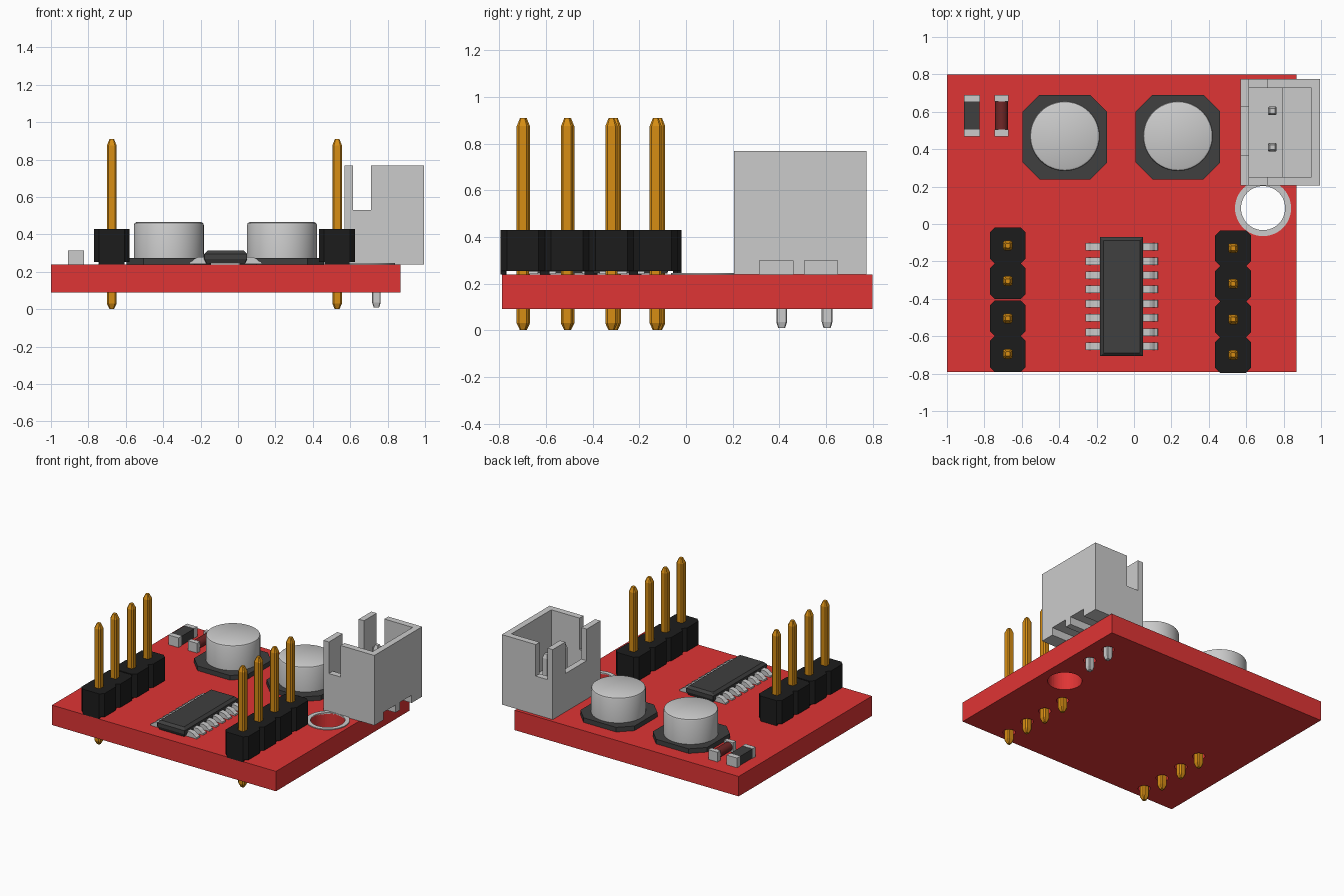
import bpy, bmesh
from math import sin, cos, pi

if "Cube" in bpy.data.objects:
    bpy.data.objects.remove(bpy.data.objects["Cube"])


def material(name, rgb):
    m = bpy.data.materials.new(name)
    m.diffuse_color = (*rgb, 1)
    m.use_nodes = True
    m.node_tree.nodes["Principled BSDF"].inputs["Base Color"].default_value = m.diffuse_color
    return m


RED = material("board_red", (0.74, 0.035, 0.035))
GOLD = material("pin_gold", (0.68, 0.27, 0.007))
BLACK = material("header_black", (0.012, 0.012, 0.012))
DARK = material("dark_grey", (0.05, 0.05, 0.05))
MAROON = material("diode_red", (0.16, 0.02, 0.02))


def finish(name, bm, mat=None, smooth=False):
    bmesh.ops.recalc_face_normals(bm, faces=bm.faces)
    me = bpy.data.meshes.new(name)
    bm.to_mesh(me)
    bm.free()
    if mat:
        me.materials.append(mat)
    ob = bpy.data.objects.new(name, me)
    bpy.context.collection.objects.link(ob)
    if smooth:
        bpy.ops.object.select_all(action='DESELECT')
        bpy.context.view_layer.objects.active = ob
        ob.select_set(True)
        bpy.ops.object.shade_smooth_by_angle(angle=0.6)
    return ob


def prism(bm, pts, axis, lo, hi):
    """Extrude a 2D profile along an axis."""
    place = {'x': lambda p, t: (t, p[0], p[1]),
             'y': lambda p, t: (p[0], t, p[1]),
             'z': lambda p, t: (p[0], p[1], t)}[axis]
    loft(bm, [[place(p, t) for p in pts] for t in (lo, hi)])


def loft(bm, rings, capped=True, closed=False):
    vs = [[bm.verts.new(c) for c in r] for r in rings]
    n = len(vs[0])
    pairs = list(zip(vs, vs[1:])) + ([(vs[-1], vs[0])] if closed else [])
    for a, b in pairs:
        for i in range(n):
            j = (i + 1) % n
            bm.faces.new((a[i], a[j], b[j], b[i]))
    if capped and not closed:
        bm.faces.new(vs[0])
        bm.faces.new(vs[-1])


def box(bm, x0, x1, y0, y1, z0, z1):
    prism(bm, [(x0, y0), (x1, y0), (x1, y1), (x0, y1)], 'z', z0, z1)


def circle(x, y, r, n=48):
    return [(x + r * cos(2 * pi * i / n), y + r * sin(2 * pi * i / n)) for i in range(n)]


def octagon(x, y, hx, hy, c):
    return [(x - hx + c, y - hy), (x + hx - c, y - hy), (x + hx, y - hy + c), (x + hx, y + hy - c),
            (x + hx - c, y + hy), (x - hx + c, y + hy), (x - hx, y + hy - c), (x - hx, y - hy + c)]


def at(pts, z):
    return [(x, y, z) for x, y in pts]


left_pins = [(-0.675, y) for y in (-0.115, -0.305, -0.505, -0.695)]
right_pins = [(0.53, y) for y in (-0.13, -0.32, -0.51, -0.70)]
plug_pins = [(0.74, y) for y in (0.41, 0.605)]
hole = (0.69, 0.085)

# Circuit board with drilled holes
bm = bmesh.new()
box(bm, -1, 0.87, -0.79, 0.80, 0.09, 0.24)
board = finish("circuit_board", bm, RED)
bm = bmesh.new()
for x, y in left_pins + right_pins + plug_pins:
    prism(bm, circle(x, y, 0.043, 24), 'z', 0, 0.4)
prism(bm, circle(*hole, 0.118), 'z', 0, 0.4)
cutter = finish("hole_cutter", bm)
cutter.hide_render = True
cutter.hide_viewport = True
cut = board.modifiers.new("holes", 'BOOLEAN')
cut.object = cutter
cut.operation = 'DIFFERENCE'
cut.solver = 'EXACT'

# Metal ring round the mounting hole
bm = bmesh.new()
loft(bm, [at(circle(*hole, r), z) for r, z in
          ((0.118, 0.235), (0.15, 0.235), (0.15, 0.246), (0.118, 0.246))], closed=True)
finish("mounting_hole_ring", bm, smooth=True)

# Pin headers: chamfered cells on small feet, with pointed pins
for name, pins in (("motor_header_a", left_pins[:2]), ("motor_header_b", left_pins[2:]),
                   ("input_header", right_pins)):
    bm = bmesh.new()
    for x, y in pins:
        prism(bm, octagon(x, y, 0.096, 0.0955, 0.027), 'z', 0.253, 0.43)
        for s in (-1, 1):
            box(bm, x - 0.067, x + 0.067, y + s * 0.085 - 0.01, y + s * 0.085 + 0.01, 0.238, 0.26)
    finish(name, bm, BLACK)
    bm = bmesh.new()
    for x, y in pins:
        loft(bm, [at(octagon(x, y, h, h, h * 0.35), z) for h, z in
                  ((0.012, 0), (0.026, 0.03), (0.026, 0.875), (0.012, 0.91))])
    finish(name + "_pins", bm, GOLD)

# Two capacitors on clipped square bases
for i, x in enumerate((-0.37, 0.235)):
    bm = bmesh.new()
    prism(bm, octagon(x, 0.465, 0.226, 0.226, 0.09), 'z', 0.24, 0.275)
    finish(f"capacitor_base_{i + 1}", bm, DARK)
    bm = bmesh.new()
    loft(bm, [at(circle(x, 0.47, r), z) for r, z in
              ((0.187, 0.27), (0.187, 0.45), (0.183, 0.46), (0.174, 0.465))])
    finish(f"capacitor_can_{i + 1}", bm, smooth=True)

# Driver chip: tapered body and gull-wing leads
cx = -0.066
bm = bmesh.new()
loft(bm, [at(octagon(cx, -0.388, 0.115 - d, 0.319 - d, 0.002), z) for d, z in
          ((0.012, 0.243), (0, 0.268), (0, 0.295), (0.018, 0.313))])
finish("chip_body", bm, DARK)
bm = bmesh.new()
profile = [(0.09, 0.241), (0.194, 0.241), (0.192, 0.252), (0.178, 0.258), (0.165, 0.27),
           (0.148, 0.279), (0.09, 0.281)]
for s in (-1, 1):
    for i in range(8):
        y = -0.122 - i * 0.076
        prism(bm, [(cx + s * u, z) for u, z in profile], 'y', y - 0.02, y + 0.02)
finish("chip_leads", bm)

# Small surface-mount resistor and diode
for name, x, h in (("resistor", -0.867, 0.043), ("diode", -0.708, 0.038)):
    bm = bmesh.new()
    for y in (0.487, 0.673):
        box(bm, x - h, x + h, y - 0.018, y + 0.018, 0.24, 0.313)
    finish(name + "_ends", bm)
    bm = bmesh.new()
    if name == "diode":
        prism(bm, circle(x, 0.276, 0.034, 32), 'y', 0.5, 0.66)
    else:
        box(bm, x - h + 0.001, x + h - 0.001, 0.5, 0.66, 0.243, 0.311)
    finish(name + "_body", bm, MAROON if name == "diode" else DARK, name == "diode")

# Power socket: slotted side walls, gapped front wall, notched back wall
bm = bmesh.new()
side = [(0.57, 0.24), (0.995, 0.24), (0.995, 0.768), (0.712, 0.768), (0.712, 0.53),
        (0.615, 0.53), (0.615, 0.768), (0.57, 0.768)]
for y0, y1 in ((0.205, 0.252), (0.728, 0.775)):
    prism(bm, side, 'y', y0, y1)
prism(bm, [(0.252, 0.24), (0.728, 0.24), (0.728, 0.768), (0.625, 0.768), (0.625, 0.53),
           (0.37, 0.53), (0.37, 0.768), (0.252, 0.768)], 'x', 0.57, 0.615)
prism(bm, [(0.252, 0.24), (0.315, 0.24), (0.315, 0.298), (0.458, 0.298), (0.458, 0.24),
           (0.508, 0.24), (0.508, 0.298), (0.65, 0.298), (0.65, 0.24), (0.728, 0.24),
           (0.728, 0.768), (0.252, 0.768)], 'x', 0.948, 0.995)
box(bm, 0.615, 0.79, 0.252, 0.728, 0.24, 0.32)
box(bm, 0.79, 0.948, 0.252, 0.728, 0.298, 0.35)
for y0, y1 in ((0.252, 0.315), (0.458, 0.508), (0.65, 0.728)):
    box(bm, 0.79, 0.948, y0, y1, 0.24, 0.298)
finish("power_socket", bm)

# Socket contacts
bm = bmesh.new()
for x, y in plug_pins:
    loft(bm, [at(octagon(x, y, h, h, h * 0.2), z) for h, z in
              ((0.015, 0.01), (0.023, 0.035), (0.023, 0.6), (0.013, 0.63))])
finish("socket_contacts", bm)
